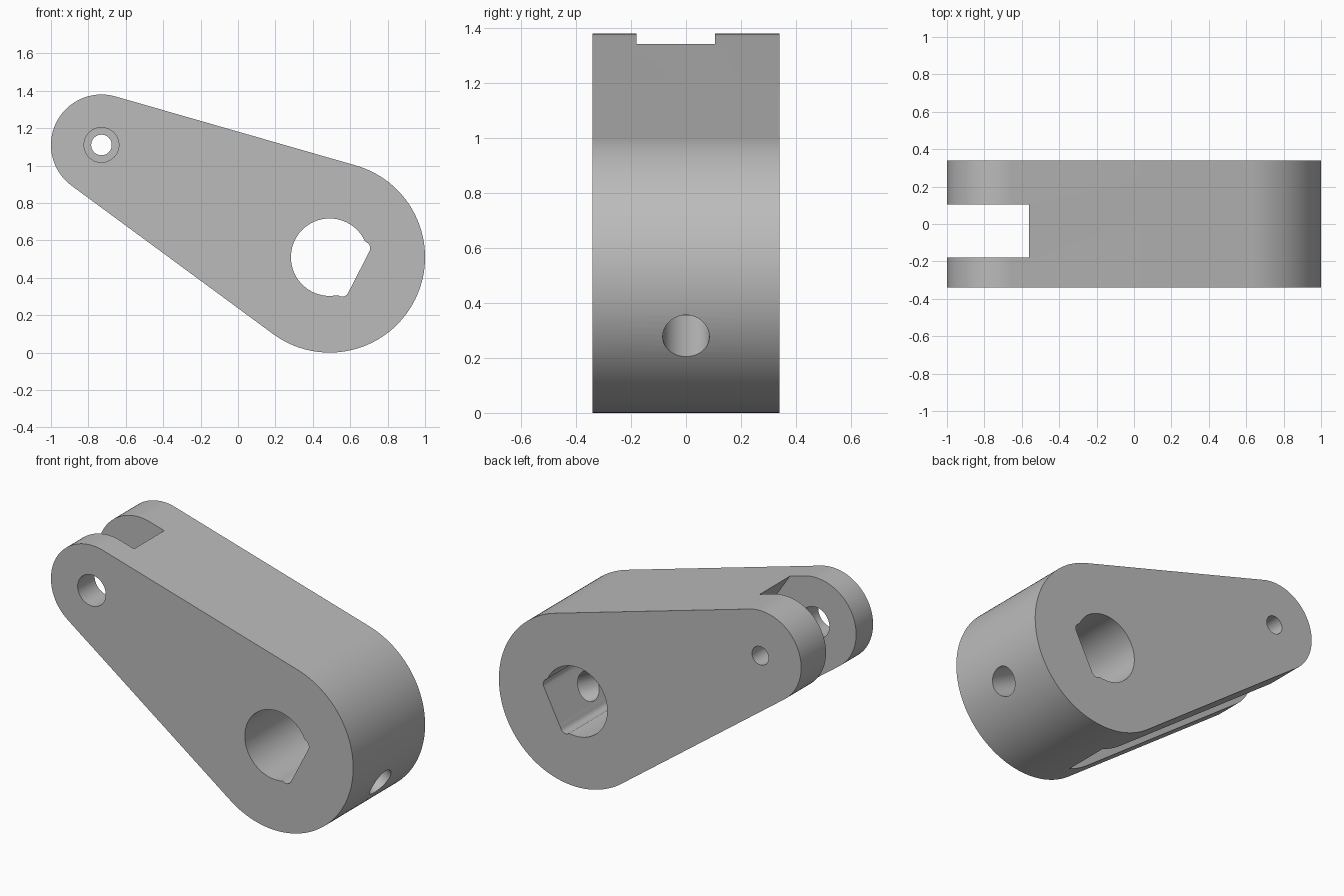
import bpy, bmesh, math
from mathutils import Vector

old = bpy.data.objects.get("Cube")
if old:
    bpy.data.objects.remove(old, do_unlink=True)

HALF = 0.34                                   # half thickness of the arm
BIG, BIG_R = Vector((0.49, 0.51)), 0.51       # shaft end
SMALL, SMALL_R = Vector((-0.73, 1.11)), 0.27  # forked end
FLAT = Vector((0.89, -0.456)).normalized()    # direction of the flat in the bore

steel = bpy.data.materials.new("grey_metal")
steel.use_nodes = True
grey = (0.5, 0.5, 0.5, 1)
steel.diffuse_color = grey
steel.node_tree.nodes["Principled BSDF"].inputs["Base Color"].default_value = grey


def prism(name, outline, y0, y1):
    """Extrude an outline given in x and z between two depths."""
    bm = bmesh.new()
    face = bm.faces.new([bm.verts.new((p[0], y0, p[1])) for p in outline])
    new = bmesh.ops.extrude_face_region(bm, geom=[face])["geom"]
    verts = [v for v in new if isinstance(v, bmesh.types.BMVert)]
    bmesh.ops.translate(bm, verts=verts, vec=(0, y1 - y0, 0))
    bmesh.ops.recalc_face_normals(bm, faces=bm.faces)
    mesh = bpy.data.meshes.new(name)
    bm.to_mesh(mesh)
    bm.free()
    ob = bpy.data.objects.new(name, mesh)
    bpy.context.collection.objects.link(ob)
    return ob


def arc(centre, radius, start, end, steps):
    angles = [start + (end - start) * i / steps for i in range(steps + 1)]
    return [centre + radius * Vector((math.cos(a), math.sin(a))) for a in angles]


def circle(centre, radius, steps=64):
    return arc(centre, radius, 0, math.tau, steps)[:-1]


def bore_outline(radius=0.207, flat=0.175, corner=0.035, steps=144):
    """Round bore with one flat and two relieved corners."""
    side = Vector((-FLAT.y, FLAT.x))
    reliefs = [FLAT * (flat - corner) + side * s * 0.126 for s in (-1, 1)]
    points = []
    for i in range(steps):
        a = math.tau * i / steps
        u = Vector((math.cos(a), math.sin(a)))
        reach = radius
        if u.dot(FLAT) > 0:
            reach = min(reach, flat / u.dot(FLAT))
        for c in reliefs:
            along = c.dot(u)
            gap = corner ** 2 - (c.length_squared - along ** 2)
            if gap > 0 and along > 0:
                reach = max(reach, along + math.sqrt(gap))
        points.append(BIG + u * reach)
    return points


# Arm: two round ends joined by tangent flats
axis = SMALL - BIG
heading = math.atan2(axis.y, axis.x)
spread = math.acos((BIG_R - SMALL_R) / axis.length)
outline = arc(SMALL, SMALL_R, heading - spread, heading + spread, 40)[::-1]
outline += arc(BIG, BIG_R, heading - spread, heading + spread - math.tau, 72)
arm = prism("lever_arm", outline, -HALF, HALF)
arm.data.materials.append(steel)

# Cutters: slanted fork slot, stepped pin hole, shaft bore
slot = [(-0.734, 1.6), (0.47, -0.2), (-1.3, -0.2), (-1.3, 1.6)]
cutters = [
    prism("fork_slot_cutter", slot, -0.18, 0.105),
    prism("front_pin_hole_cutter", circle(SMALL, 0.093), -0.5, -0.06),
    prism("back_pin_hole_cutter", circle(SMALL, 0.055), -0.03, 0.5),
    prism("shaft_bore_cutter", bore_outline(), -0.5, 0.5),
]

# Set screw hole, running out through the flat of the bore
screw = prism("screw_hole_cutter", circle(Vector((0, 0)), 0.085, 48), 0.08, 0.7)
screw.location = (BIG.x, 0, BIG.y)
screw.rotation_mode = "QUATERNION"
screw.rotation_quaternion = Vector((FLAT.x, 0, FLAT.y)).rotation_difference(
    Vector((0, 1, 0))).inverted()
cutters.append(screw)

for cutter in cutters:
    cutter.hide_render = True
    mod = arm.modifiers.new(cutter.name, "BOOLEAN")
    mod.operation, mod.solver, mod.object = "DIFFERENCE", "EXACT", cutter

# Keep only the finished solid
graph = bpy.context.evaluated_depsgraph_get()
graph.update()
finished = bpy.data.meshes.new_from_object(arm.evaluated_get(graph))
arm.modifiers.clear()
arm.data = finished
for cutter in cutters:
    bpy.data.objects.remove(cutter, do_unlink=True)

bpy.ops.object.select_all(action="DESELECT")
arm.select_set(True)
bpy.context.view_layer.objects.active = arm
bpy.ops.object.shade_smooth_by_angle(angle=math.radians(25))
